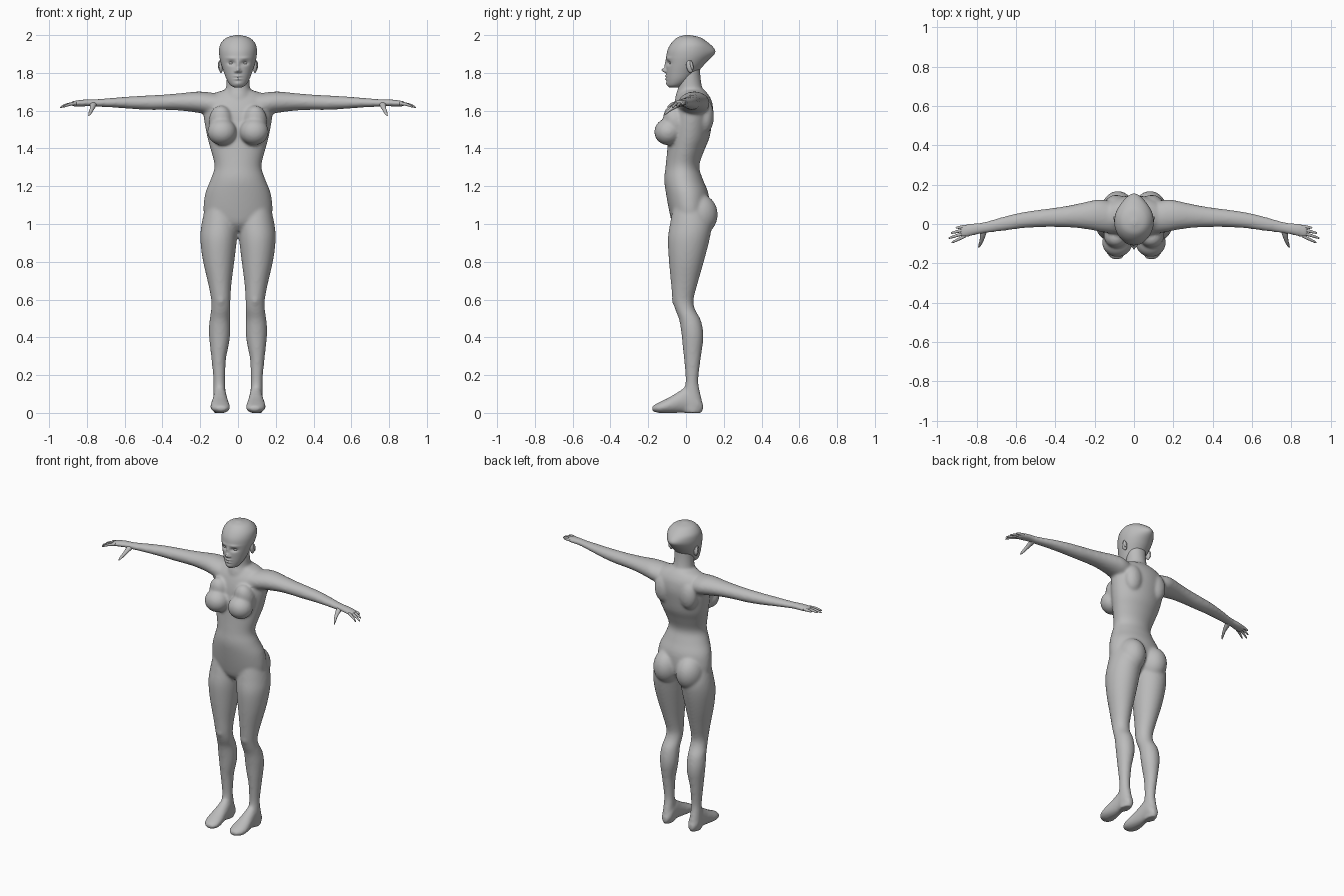
import bpy, bmesh, math
from mathutils import Matrix, Vector

skin = bpy.data.materials.new("grey clay")
skin.diffuse_color = (0.5, 0.5, 0.5, 1)


def smooth_rows(rows, sub):
    """Catmull-Rom interpolation between cross-sections."""
    out = []
    for i in range(len(rows) - 1):
        p0, p1 = rows[max(i - 1, 0)], rows[i]
        p2, p3 = rows[i + 1], rows[min(i + 2, len(rows) - 1)]
        for k in range(sub):
            t = k / sub
            out.append([0.5 * (2 * b + (c - a) * t + (2 * a - 5 * b + 4 * c - d) * t * t
                               + (3 * b - a - 3 * c + d) * t ** 3)
                        for a, b, c, d in zip(p0, p1, p2, p3)])
    return out + [list(rows[-1])]


def loft(bm, rows, axis, side=1, n=32, sub=4):
    """Rows are (position on axis, u min, u max, v min, v max) of oval sections."""
    rings = []
    for t, u0, u1, v0, v1 in smooth_rows(rows, sub):
        ring = []
        for k in range(n):
            a = 2 * math.pi * k / n
            u = (u0 + u1) / 2 + (u1 - u0) / 2 * math.cos(a)
            v = (v0 + v1) / 2 + (v1 - v0) / 2 * math.sin(a)
            x, y, z = {'x': (t, u, v), 'y': (u, t, v), 'z': (u, v, t)}[axis]
            ring.append(bm.verts.new((x * side, y, z)))
        rings.append(ring)
    for r, s in zip(rings, rings[1:]):
        for k in range(n):
            bm.faces.new((r[k], r[(k + 1) % n], s[(k + 1) % n], s[k]))
    bm.faces.new(rings[0])
    bm.faces.new(rings[-1])


def ball(bm, centre, radii, rot=0.0):
    m = (Matrix.Translation(centre) @ Matrix.Rotation(rot, 4, 'X')
         @ Matrix.Diagonal((*radii, 1)))
    bmesh.ops.create_uvsphere(bm, u_segments=32, v_segments=20, radius=1, matrix=m)


def finish(name, bm):
    bmesh.ops.recalc_face_normals(bm, faces=bm.faces[:])
    mesh = bpy.data.meshes.new(name)
    bm.to_mesh(mesh)
    bm.free()
    mesh.materials.append(skin)
    for p in mesh.polygons:
        p.use_smooth = True
    ob = bpy.data.objects.new(name, mesh)
    bpy.context.collection.objects.link(ob)
    return ob


def even(rows):
    """(z, half width, front, back) -> symmetric section rows."""
    return [(z, -w, w, f, b) for z, w, f, b in rows]


def offset(rows):
    """(t, centre, half width, v min, v max) -> section rows."""
    return [(t, c - w, c + w, f, b) for t, c, w, f, b in rows]


# Body: torso, neck, limbs and feet fused into one skin
bm = bmesh.new()
loft(bm, even([
    (.965, .05, -.04, .06), (1.0, .13, -.07, .09), (1.05, .18, -.085, .12),
    (1.155, .175, -.105, .12), (1.235, .145, -.115, .09), (1.305, .124, -.108, .07),
    (1.385, .142, -.10, .095), (1.45, .16, -.095, .122), (1.525, .175, -.09, .137),
    (1.59, .183, -.08, .145), (1.65, .175, -.06, .137), (1.69, .13, -.035, .115),
    (1.71, .07, -.03, .095)]), 'z', n=48)
loft(bm, even([
    (1.62, .10, -.06, .12), (1.68, .078, -.055, .11), (1.72, .064, -.042, .087),
    (1.78, .06, -.04, .077), (1.84, .06, -.03, .075)]), 'z')
leg = offset([
    (1.08, .095, .08, -.07, .11), (1.0, .097, .096, -.085, .135),
    (.92, .1025, .097, -.096, .125), (.81, .1025, .084, -.091, .097),
    (.68, .096, .061, -.079, .06), (.6, .091, .051, -.071, .04),
    (.55, .091, .051, -.058, .047), (.495, .096, .054, -.037, .077),
    (.44, .0975, .0565, -.027, .09), (.39, .098, .054, -.021, .092),
    (.335, .10, .046, -.016, .085), (.28, .102, .038, -.01, .077),
    (.175, .099, .031, -.002, .065), (.12, .098, .032, -.01, .072),
    (.06, .098, .034, -.02, .085), (.0, .098, .031, -.01, .083)])
foot = offset([
    (.09, .096, .018, .01, .05), (.06, .096, .034, -.002, .10),
    (.01, .095, .036, .0, .14), (-.04, .095, .042, .0, .112),
    (-.09, .095, .05, -.002, .082), (-.13, .093, .052, -.002, .062),
    (-.16, .09, .042, .003, .047), (-.18, .088, .02, .01, .036)])
arm = [
    (.10, -.05, .11, 1.56, 1.69), (.17, -.04, .125, 1.58, 1.699),
    (.22, -.03, .118, 1.59, 1.701), (.3, -.019, .10, 1.60, 1.693),
    (.38, -.016, .086, 1.604, 1.686), (.47, -.016, .074, 1.604, 1.681),
    (.56, -.021, .061, 1.609, 1.676), (.65, -.033, .041, 1.616, 1.669),
    (.75, -.046, .013, 1.621, 1.661), (.79, -.052, .006, 1.623, 1.66),
    (.83, -.062, .003, 1.622, 1.658), (.87, -.07, -.004, 1.622, 1.652),
    (.885, -.062, -.012, 1.627, 1.646)]
for s in (1, -1):
    loft(bm, leg, 'z', s)
    loft(bm, foot, 'y', s)
    loft(bm, arm, 'x', s)
    ball(bm, (s * .085, -.095, 1.488), (.077, .073, .071))       # breast
    ball(bm, (s * .09, -.055, 1.54), (.065, .062, .09), .35)     # upper chest slope
    ball(bm, (s * .082, .068, 1.05), (.085, .1, .11))            # buttock
    ball(bm, (s * .09, .10, 1.57), (.06, .048, .09))             # shoulder blade
    ball(bm, (s * .091, -.045, .6), (.03, .03, .04))             # kneecap
body = finish("body", bm)
remesh = body.modifiers.new("fuse", 'REMESH')
remesh.mode = 'VOXEL'
remesh.voxel_size = .008
remesh.use_smooth_shade = True
relax = body.modifiers.new("relax", 'SMOOTH')
relax.factor, relax.iterations = .5, 10

# Head: lofted skull with soft bumps for the face
bm = bmesh.new()
loft(bm, even([
    (1.722, .016, -.088, -.045), (1.735, .04, -.098, -.01), (1.765, .06, -.103, .03),
    (1.81, .077, -.105, .068), (1.85, .09, -.105, .10), (1.885, .098, -.104, .118),
    (1.92, .10, -.098, .122), (1.95, .094, -.083, .117), (1.975, .076, -.062, .095),
    (1.99, .052, -.04, .068), (2.0, .012, -.005, .02)]), 'z', n=128, sub=10)
bumps = [  # x, z, x radius, z radius, y shift
    (.035, 1.852, .019, .011, .013), (-.035, 1.852, .019, .011, .013),     # sockets
    (.036, 1.878, .025, .008, -.004), (-.036, 1.878, .025, .008, -.004),   # brows
    (0, 1.845, .009, .022, -.008), (0, 1.814, .011, .012, -.024),          # nose
    (.014, 1.808, .006, .006, -.008), (-.014, 1.808, .006, .006, -.008),   # nostrils
    (0, 1.783, .019, .005, -.008), (0, 1.767, .017, .005, -.008),          # lips
    (0, 1.775, .02, .0025, .004), (0, 1.743, .018, .011, -.005)]           # mouth, chin
for v in bm.verts:
    x, y, z = v.co
    if y < -.02:
        for bx, bz, rx, rz, d in bumps:
            v.co.y += d * math.exp(-((x - bx) / rx) ** 2 - ((z - bz) / rz) ** 2)
    elif y > .03:  # swell at the back of the skull
        v.co.y += .033 * math.exp(-(x / .06) ** 2 - ((z - 1.913) / .038) ** 2)
finish("head", bm)

for s, label in ((1, "left"), (-1, "right")):
    # Eye
    bm = bmesh.new()
    ball(bm, (s * .035, -.077, 1.852), (.015, .012, .0085))
    finish(label + "_eye", bm)

    # Ear: shell with a raised lobe
    bm = bmesh.new()
    ball(bm, (s * .09, .02, 1.834), (.012, .018, .034), .2)
    ball(bm, (s * .097, .03, 1.84), (.009, .008, .026), .2)
    finish(label + "_ear", bm)

    # Fingers: root y, then tip x, y, z
    bm = bmesh.new()
    for y0, tx, ty, tz in ((-.013, .907, -.019, 1.633), (-.028, .932, -.046, 1.624),
                           (-.044, .943, -.072, 1.616), (-.059, .928, -.095, 1.618)):
        rows = []
        for f, r in ((0, .009), (.35, .0085), (.7, .007), (.93, .005), (1, .002)):
            x, y = .855 + (tx - .855) * f, y0 + (ty - y0) * f
            z = 1.638 + (tz - 1.638) * f * f
            rows.append((x, y - r, y + r, z - r, z + r))
        loft(bm, rows, 'x', s, n=14)
    # Thumb
    loft(bm, offset([(-.02, .765, .02, 1.625, 1.655), (-.05, .768, .016, 1.612, 1.642),
                     (-.08, .774, .011, 1.597, 1.62), (-.105, .783, .008, 1.58, 1.597),
                     (-.12, .79, .003, 1.572, 1.578)]), 'y', s, n=14)
    finish(label + "_fingers", bm)
